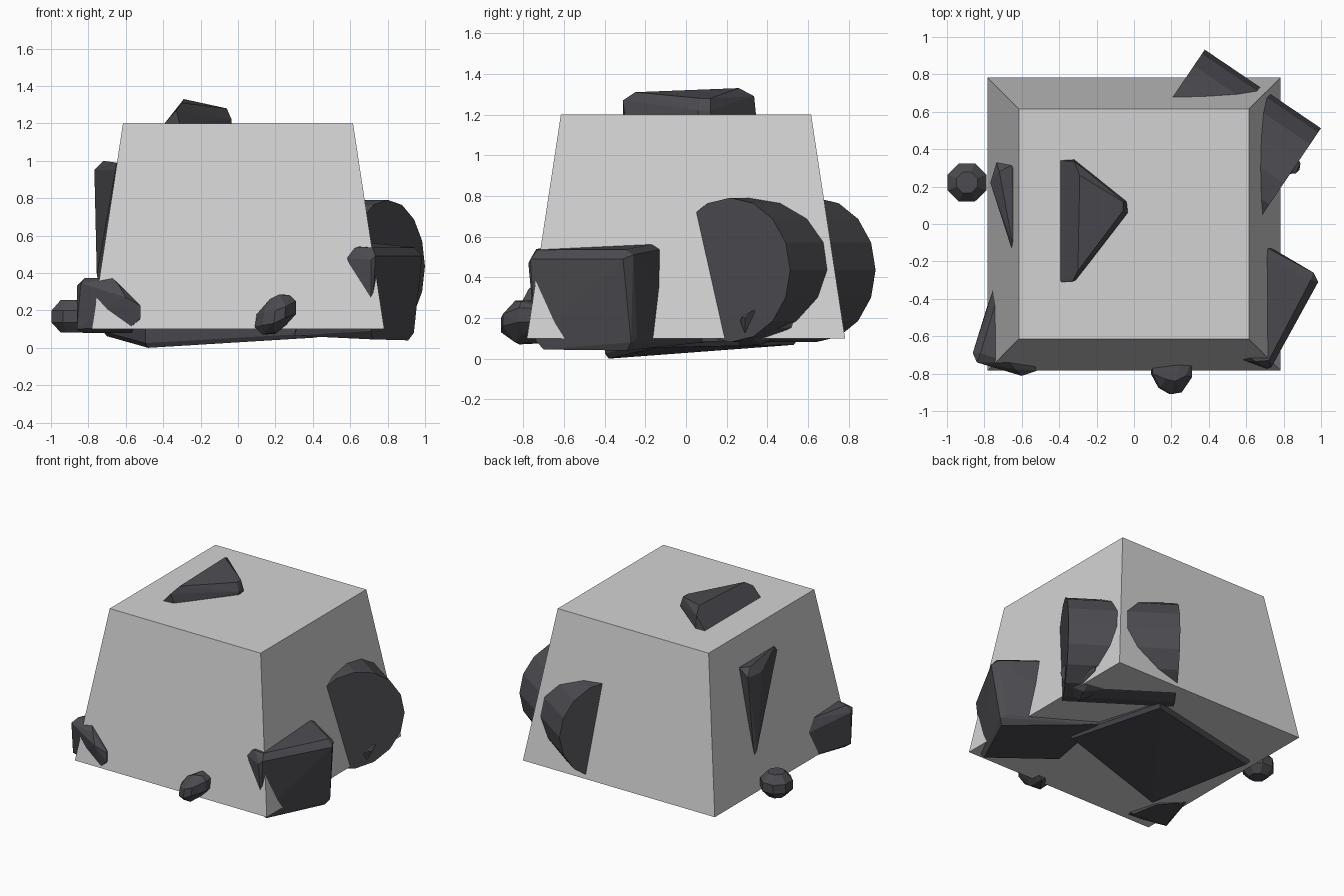
import bpy, bmesh, math
from mathutils import Vector, Matrix

def material(name, rgb):
    m = bpy.data.materials.new(name)
    m.diffuse_color = (*rgb, 1)
    return m

STONE = material("light_grey", (0.65, 0.65, 0.65))
ROCK = material("dark_rock", (0.072, 0.071, 0.081))

def add_object(name, bm, mat):
    bmesh.ops.recalc_face_normals(bm, faces=bm.faces)
    me = bpy.data.meshes.new(name)
    bm.to_mesh(me)
    bm.free()
    me.materials.append(mat)
    ob = bpy.data.objects.new(name, me)
    bpy.context.collection.objects.link(ob)
    return ob

def hull(name, pts, mat=ROCK):
    """Chiselled stone: convex hull around its corner points."""
    bm = bmesh.new()
    for p in pts:
        bm.verts.new(p)
    r = bmesh.ops.convex_hull(bm, input=bm.verts)
    junk = {v for v in r["geom_interior"] + r["geom_unused"]
            if isinstance(v, bmesh.types.BMVert) and v.is_valid}
    bmesh.ops.delete(bm, geom=list(junk), context='VERTS')
    bmesh.ops.dissolve_limit(bm, angle_limit=math.radians(4),
                             verts=bm.verts, edges=bm.edges)
    return add_object(name, bm, mat)

def ring(c, rx, ry, z, n=8, turn=0.5):
    return [(c[0] + rx * math.cos((i + turn) * math.tau / n),
             c[1] + ry * math.sin((i + turn) * math.tau / n), z) for i in range(n)]

# Tapered block
def square(h, z):
    return [(sx * h, sy * h, z) for sx in (-1, 1) for sy in (-1, 1)]

hull("tapered_block", square(0.782, 0.1) + square(0.615, 1.2), STONE)

# Sixteen-sided drum through the back right corner
axis = Vector((0.828, -0.56, 0)).normalized()
tangent = Vector((-axis.y, axis.x, 0))
centre = Vector((0.49, 0.428, 0.436))
drum = []
for end in (-0.375, 0.375):
    for i in range(16):
        a = i * math.tau / 16
        drum.append(centre + axis * end
                    + (tangent * math.sin(a) + Vector((0, 0, math.cos(a)))) * 0.355)
hull("corner_drum", drum)

# Wedge stone on the top
outline = [(-0.40, 0.34), (-0.32, 0.345), (-0.04, 0.12),
           (-0.033, 0.06), (-0.31, -0.30), (-0.40, -0.31)]
hull("top_stone", [(x, y, 1.19) for x, y in outline] + [
    (-0.29, 0.26, 1.33), (-0.32, 0.335, 1.29), (-0.30, -0.25, 1.31),
    (-0.33, -0.31, 1.27), (-0.06, 0.12, 1.28), (-0.06, 0.07, 1.28),
    (-0.034, 0.06, 1.22), (-0.04, 0.12, 1.22)])

# Large block at the front right corner
hull("right_block", [
    (0.72, -0.70, 0.045), (0.91, -0.29, 0.04), (0.38, 0.08, 0.08), (0.30, -0.42, 0.065),
    (0.71, -0.74, 0.09), (0.94, -0.27, 0.08), (0.91, -0.24, 0.10),
    (0.71, -0.775, 0.47), (0.735, -0.765, 0.49), (0.985, -0.31, 0.49),
    (0.96, -0.26, 0.51), (0.945, -0.30, 0.537), (0.72, -0.73, 0.535),
    (0.65, -0.735, 0.54), (0.59, -0.73, 0.48),
    (0.68, -0.11, 0.54), (0.66, -0.14, 0.567), (0.40, 0.03, 0.53), (0.45, -0.60, 0.48)])

# Stone wrapped round the front left corner
hull("left_corner_stone", [
    (-0.862, -0.69, 0.33), (-0.862, -0.69, 0.10), (-0.84, -0.74, 0.345),
    (-0.82, -0.69, 0.372), (-0.67, -0.74, 0.372), (-0.64, -0.775, 0.34),
    (-0.60, -0.812, 0.27), (-0.52, -0.785, 0.225), (-0.52, -0.785, 0.16),
    (-0.57, -0.78, 0.115), (-0.83, -0.66, 0.08), (-0.57, -0.68, 0.08),
    (-0.62, -0.50, 0.09), (-0.75, -0.34, 0.28), (-0.76, -0.36, 0.10),
    (-0.74, -0.42, 0.36)])

# Tall splinter on the left side
hull("left_splinter", [
    (-0.735, 0.33, 0.94), (-0.655, 0.315, 0.99), (-0.72, 0.28, 1.0),
    (-0.768, 0.22, 0.95), (-0.655, -0.13, 0.95), (-0.65, -0.10, 0.99),
    (-0.755, 0.25, 0.39), (-0.74, 0.265, 0.34), (-0.55, 0.1, 0.92)])

# Pebbles beside the left and front sides
c = (-0.893, 0.222)
hull("left_pebble", ring(c, 0.112, 0.11, 0.135) + ring(c, 0.112, 0.11, 0.20)
     + ring(c, 0.06, 0.06, 0.082) + ring(c, 0.06, 0.06, 0.255))
hull("front_pebble", [
    (0.09, -0.80, 0.11), (0.10, -0.80, 0.18), (0.13, -0.875, 0.12), (0.14, -0.875, 0.19),
    (0.19, -0.91, 0.13), (0.20, -0.91, 0.20), (0.25, -0.90, 0.16), (0.255, -0.90, 0.22),
    (0.31, -0.82, 0.18), (0.31, -0.82, 0.25), (0.31, -0.72, 0.18), (0.31, -0.72, 0.25),
    (0.17, -0.83, 0.26), (0.22, -0.84, 0.285), (0.28, -0.81, 0.28), (0.24, -0.74, 0.285),
    (0.13, -0.82, 0.07), (0.20, -0.84, 0.08), (0.26, -0.80, 0.125), (0.20, -0.72, 0.075),
    (0.10, -0.72, 0.15)])

# Small stone under the drum
hull("drum_stone", [
    (0.885, 0.29, 0.20), (0.89, 0.325, 0.235), (0.87, 0.35, 0.245), (0.865, 0.27, 0.205),
    (0.85, 0.29, 0.125), (0.78, 0.53, 0.19), (0.78, 0.52, 0.155), (0.75, 0.37, 0.07),
    (0.70, 0.26, 0.06), (0.62, 0.45, 0.10), (0.70, 0.40, 0.20)])

# Sloping slab under the block
corners = [(0.42, -0.14, 0.055), (0.22, 0.53, 0.068),
           (-0.70, 0.33, 0.062), (-0.48, -0.38, 0.0)]
mid = sum((Vector(p) for p in corners), Vector()) / 4
slab = []
for p in corners:
    p = Vector(p)
    out = mid + (p - mid) * 1.04
    slab += [p, (out.x, out.y, p.z + 0.025), (out.x, out.y, 0.13)]
hull("under_slab", slab)
